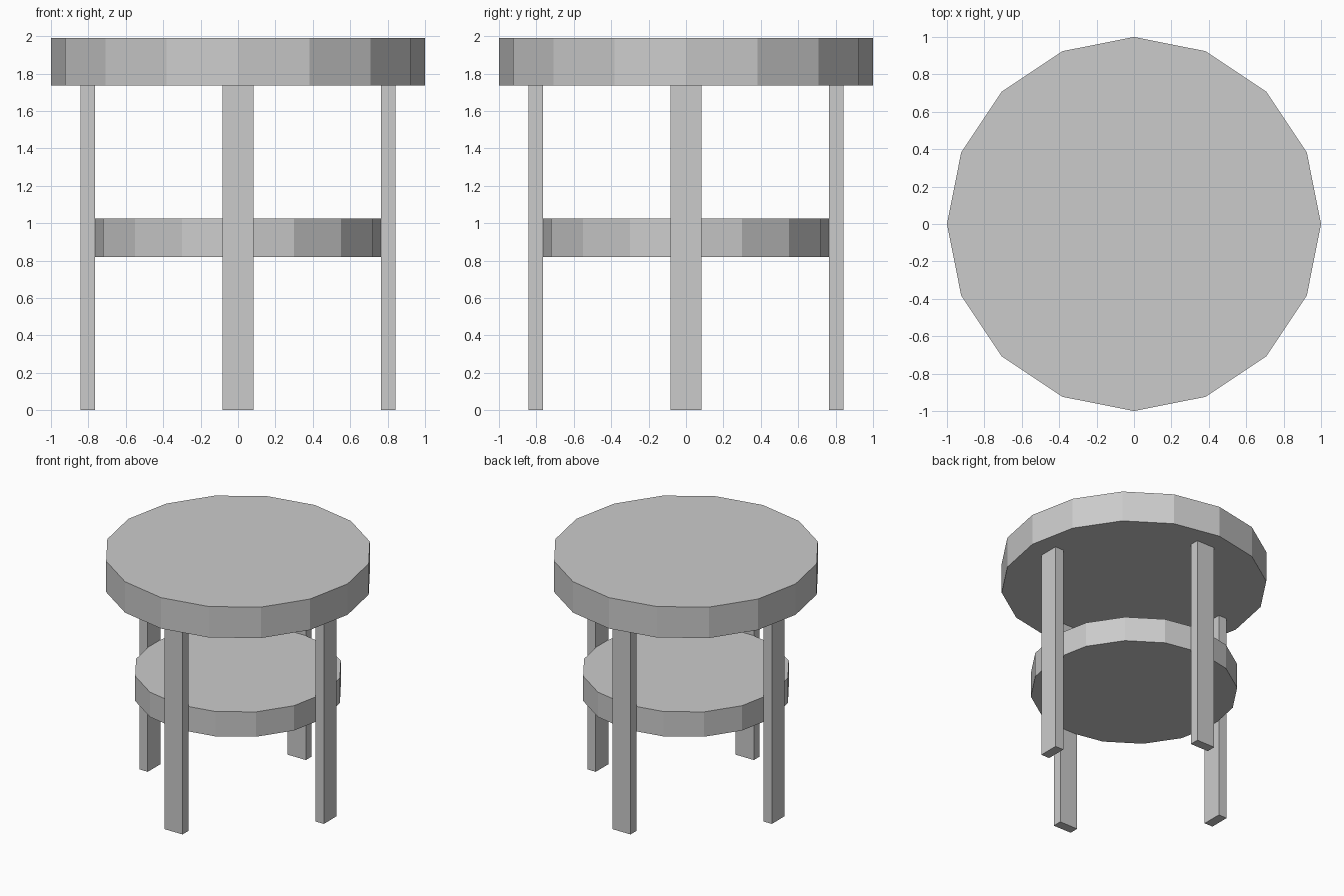
import bpy
from math import pi, cos, sin

if "Cube" in bpy.data.objects:
    bpy.data.objects.remove(bpy.data.objects["Cube"])

TOP_BOTTOM, TOP_HEIGHT = 1.735, 1.99


def disc(name, radius, z0, z1):
    # 16-sided flat-shaded slab with a corner on the x axis
    bpy.ops.mesh.primitive_cylinder_add(vertices=16, radius=radius, depth=z1 - z0,
                                        location=(0, 0, (z0 + z1) / 2))
    bpy.context.object.name = name


def leg(name, angle):
    # flat board, thin in the radial direction
    r = 0.803
    bpy.ops.mesh.primitive_cube_add(size=1, location=(r * cos(angle), r * sin(angle), TOP_BOTTOM / 2),
                                    rotation=(0, 0, angle))
    ob = bpy.context.object
    ob.name = name
    ob.scale = (0.076, 0.166, TOP_BOTTOM)


# Table top and lower shelf
disc("table_top", 1.0, TOP_BOTTOM, TOP_HEIGHT)
disc("lower_shelf", 0.78, 0.82, 1.025)

# Four legs around the rim
for i, side in enumerate(("right", "back", "left", "front")):
    leg(side + "_leg", i * pi / 2)
